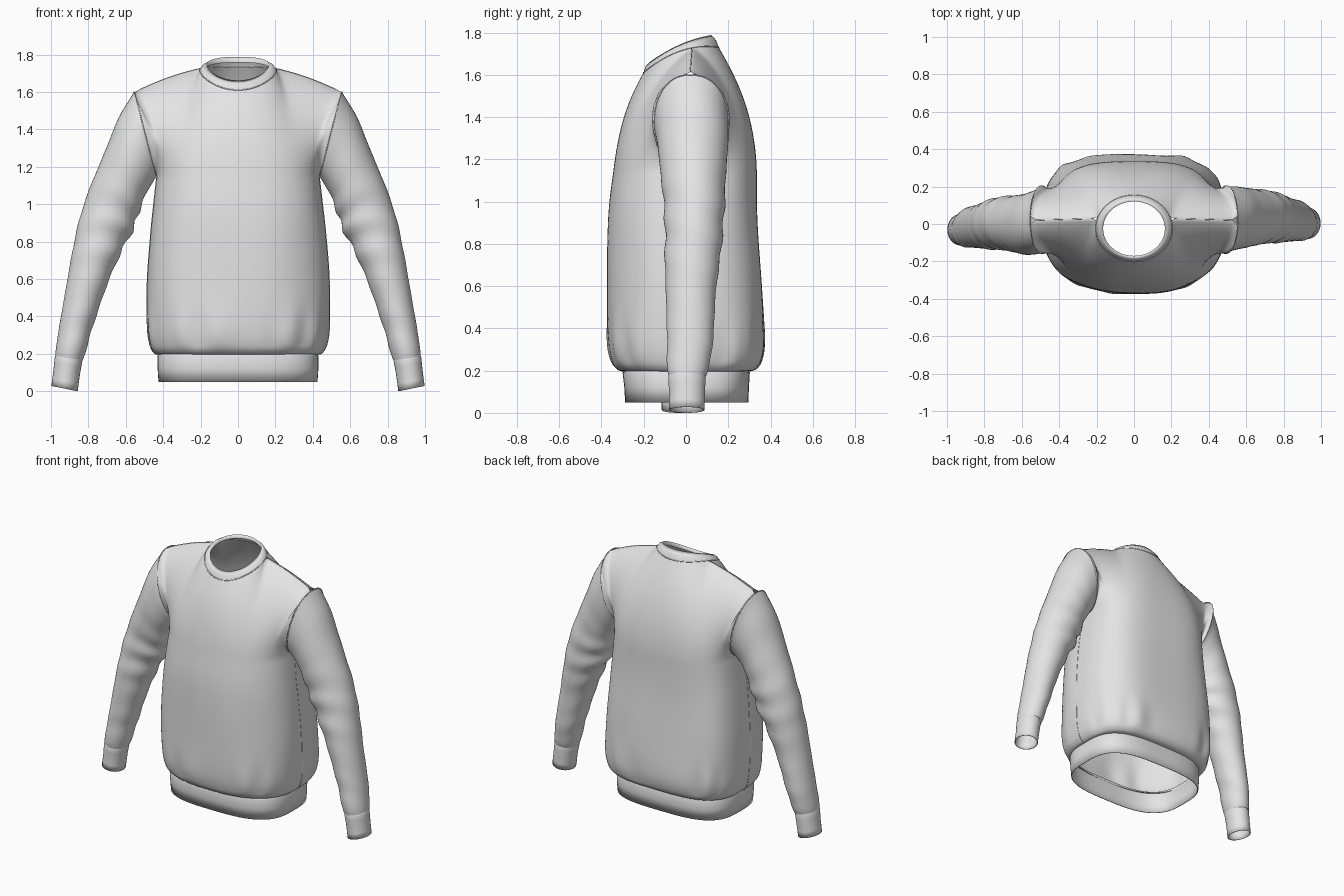
import bpy, bmesh
from math import sin, cos, pi, exp, radians, copysign
from mathutils import Vector

if "Cube" in bpy.data.objects:
    bpy.data.objects.remove(bpy.data.objects["Cube"])

fabric = bpy.data.materials.new("light_grey_fabric")
fabric.use_nodes = True
GREY = (0.78, 0.78, 0.78, 1)
fabric.diffuse_color = GREY
fabric.node_tree.nodes["Principled BSDF"].inputs["Base Color"].default_value = GREY

N = 128       # points around the torso
M = 48        # points around a sleeve


def smooth_rows(rows, steps):
    """Catmull-Rom refinement of rows of section values."""
    out = []
    for i in range(len(rows) - 1):
        p = [rows[max(0, min(len(rows) - 1, i + k))] for k in (-1, 0, 1, 2)]
        for s in range(steps):
            t = s / steps
            out.append([b + 0.5 * t * (c - a + t * (2*a - 5*b + 4*c - d + t * (3*(b - c) + d - a)))
                        for a, b, c, d in zip(*p)])
    return out + [list(rows[-1])]


def loft(name, rings, thickness=0):
    """Skin closed rings into an open tube."""
    bm = bmesh.new()
    vs = [[bm.verts.new(p) for p in r] for r in rings]
    for a, b in zip(vs, vs[1:]):
        for i in range(len(a)):
            j = (i + 1) % len(a)
            bm.faces.new((a[i], a[j], b[j], b[i]))
    bmesh.ops.remove_doubles(bm, verts=bm.verts, dist=0.0005)
    bmesh.ops.recalc_face_normals(bm, faces=bm.faces)
    me = bpy.data.meshes.new(name)
    bm.to_mesh(me)
    bm.free()
    ob = bpy.data.objects.new(name, me)
    bpy.context.collection.objects.link(ob)
    me.materials.append(fabric)
    me.shade_smooth()
    if thickness:
        mod = ob.modifiers.new("Thickness", 'SOLIDIFY')
        mod.thickness = thickness
        mod.offset = -1


def piping(name, points, closed=False, r=0.003):
    """Thin raised seam line."""
    cu = bpy.data.curves.new(name, 'CURVE')
    cu.dimensions = '3D'
    cu.bevel_depth = r
    cu.bevel_resolution = 1
    sp = cu.splines.new('POLY')
    sp.points.add(len(points) - 1)
    for q, p in zip(sp.points, points):
        q.co = (*p, 1)
    sp.use_cyclic_u = closed
    cu.materials.append(fabric)
    bpy.context.collection.objects.link(bpy.data.objects.new(name, cu))


def section(z, w, yf, yb, front=2.5, back=3.2):
    """Rounded torso section with its own squareness at front and back."""
    pts = []
    for i in range(N):
        a = 2 * pi * i / N
        c, s = cos(a), sin(a)
        e = 2 / (back if s > 0 else front)
        y = copysign(abs(s) ** e, s)
        mid, half = (yf + yb) / 2, (yb - yf) / 2
        pts.append(Vector((w * copysign(abs(c) ** e, c), mid + half * y, z)))
    return pts


def neck(a):
    """Neck seam point; a = -pi/2 is the front."""
    s = sin(a)
    return Vector((0.205 * cos(a), -0.023 + 0.178 * s, 1.715 + 0.06 * s - 0.045 * s * s))


def armhole(f, side=1):
    """Armhole seam point; f = 0 is the shoulder tip, +-pi the armpit."""
    s = sin(f)
    v = 1 - abs(f) / pi
    depth = 0.18 if s > 0 else 0.17
    return Vector((side * (0.435 + 0.12 * v * v * (3 - 2 * v)),
                   0.02 + copysign(depth * abs(s) ** 0.85, s), 1.375 + 0.225 * cos(f)))


# ---- torso: lower rings (height, half width, front, back) ----
lower = smooth_rows([
    (0.195, 0.425, -0.29, 0.29), (0.205, 0.45, -0.325, 0.33), (0.25, 0.474, -0.355, 0.36),
    (0.36, 0.488, -0.372, 0.373), (0.6, 0.487, -0.372, 0.36), (0.85, 0.468, -0.37, 0.342),
    (1.0, 0.452, -0.362, 0.336), (1.15, 0.435, -0.343, 0.335)], 6)
rings = []
for z, w, yf, yb in lower:
    ring = section(z, w, yf, yb)
    for i, p in enumerate(ring):
        a = 2 * pi * i / N
        gather = exp(-((z - 0.3) / 0.13) ** 2) * min(1, max(0, (z - 0.19) / 0.06))
        drape = exp(-((z - 0.7) / 0.25) ** 2)
        k = 0.016 * gather * (sin(11 * a + 1) + 0.6 * sin(17 * a)) + 0.01 * drape * sin(5 * a + 2)
        p.x *= 1 + k * 0.4
        p.y *= 1 + k
    rings.append(ring)

# ---- torso: yoke columns rising to the armholes, shoulder seams and neckline ----
ARM, SPLIT, CORNER, STEPS = radians(29), radians(52), 0.3, 24
edge, ctrl = [], []
for i in range(N):
    a = 2 * pi * i / N
    side = 1 if cos(a) >= 0 else -1
    face = 1 if sin(a) >= 0 else -1
    t = min(a % pi, pi - a % pi)
    if t <= ARM:
        v = t / ARM
        e = armhole(face * pi * (1 - v))
        h = (e.z - 1.15) / 0.45
        off = Vector((-0.03 * (1 - v), face * 0.12 * v, -0.11 + 0.07 * v)) * h
    elif t <= SPLIT:
        u = (t - ARM) / (SPLIT - ARM)
        e = armhole(0).lerp(neck(CORNER), u)
        e.z += 0.012 * sin(pi * u)
        off = Vector((0.04 * u, face * 0.12, -0.04 - 0.04 * u))
    else:
        u = (t - SPLIT) / (pi / 2 - SPLIT)
        e = neck(CORNER + (face * pi / 2 - CORNER) * u)
        off = Vector((0.04 * (1 - u), face * (0.08 + 0.04 * (1 - u) ** 3), -0.08 - 0.06 * u))
    e.x *= side
    off.x *= side
    edge.append(e)
    ctrl.append(e + off)
# ease the shaping where the neckline meets the shoulder, leaving the armholes fixed
for _ in range(12):
    ctrl = [c if abs(cos(2 * pi * i / N)) > cos(ARM) else
            (ctrl[i - 1] + 2 * c + ctrl[(i + 1) % N]) / 4 for i, c in enumerate(ctrl)]
base = rings[-1]
for s in range(1, STEPS + 1):
    t = s / STEPS
    ring = []
    for b, c, e in zip(base, ctrl, edge):
        rise = 0.48 * (e.z - b.z)
        lift = b + Vector((0, -0.35 * b.y * rise if b.y < 0 else -0.1 * b.y * rise, rise))
        ring.append(b * (1-t)**3 + lift * (3*t*(1-t)**2) + c * (3*t*t*(1-t)) + e * t**3)
    rings.append(ring)
loft("torso", rings)

# ---- hem band ----
loft("hem_band", [section(*row, front=3) for row in (
    (0.05, 0.425, -0.288, 0.295), (0.12, 0.43, -0.292, 0.298),
    (0.19, 0.43, -0.3, 0.302), (0.21, 0.42, -0.29, 0.29))], 0.006)


# ---- collar ----
def collar_top(a):
    s = sin(a)
    return Vector((0.165 * cos(a), -0.025 + 0.145 * s, 1.745 + 0.063 * s - 0.02 * s * s))


angles = [2 * pi * i / 64 for i in range(64)]
seam = [neck(a) for a in angles]
top = [collar_top(a) for a in angles]
mid = [(p + q) / 2 + Vector((0.005 * cos(a), 0.005 * sin(a), 0.005)) for p, q, a in zip(seam, top, angles)]
inner = [Vector((p.x * 1.03, p.y * 1.03, p.z - 0.03)) for p in top]
loft("collar", [seam, mid, top, inner])
piping("collar_seam", seam, True)

# ---- sleeves: outer x, outer z, inner x, inner z, front, back ----
SLEEVE = [
    (0.555, 1.60, 0.435, 1.15, -0.15, 0.20),
    (0.637, 1.465, 0.465, 1.10, -0.135, 0.20), (0.70, 1.31, 0.50, 1.04, -0.125, 0.192),
    (0.775, 1.13, 0.53, 0.95, -0.11, 0.185), (0.84, 0.95, 0.57, 0.85, -0.10, 0.178),
    (0.885, 0.75, 0.65, 0.69, -0.10, 0.16), (0.915, 0.58, 0.71, 0.54, -0.095, 0.14),
    (0.95, 0.38, 0.775, 0.35, -0.09, 0.13), (0.972, 0.24, 0.815, 0.21, -0.09, 0.11),
    (0.977, 0.185, 0.83, 0.165, -0.083, 0.095)]
CUFF = [(0.972, 0.195, 0.835, 0.175, -0.075, 0.085), (0.98, 0.18, 0.832, 0.163, -0.084, 0.092),
        (0.987, 0.11, 0.845, 0.09, -0.08, 0.09), (0.998, 0.028, 0.857, 0.0, -0.08, 0.088)]
turns = [2 * pi * i / M for i in range(M)]


def sleeve_rings(rows, side, folds):
    out = []
    shift = -0.035 if side < 0 else 0
    for ox, oz, ix, iz, yf, yb in rows:
        zc = (oz + iz) / 2
        crease = folds * (exp(-((zc - 0.88) / 0.2) ** 2) + 0.4 * exp(-((zc - 0.35) / 0.15) ** 2))
        ring = []
        for f in turns:
            k = 1 + crease * sin(38 * zc + 2.2 * sin(f + 0.6)) * (0.6 - 0.4 * cos(f))
            c, s = cos(f) * k, sin(f) * k
            ring.append(Vector((side * ((ox + ix) / 2 + c * (ox - ix) / 2),
                                (yf + yb) / 2 + shift + s * (yb - yf) / 2,
                                zc + c * (oz - iz) / 2)))
        out.append(ring)
    return out


for side, label in ((1, "left"), (-1, "right")):
    # fit the sleeve head to the armhole seam, fading down the arm
    hole = [armhole(f if f <= pi else f - 2 * pi, side) for f in turns]
    sleeve = sleeve_rings(smooth_rows(SLEEVE, 6), side, 0.07)
    gap = [h - p for h, p in zip(hole, sleeve[0])]
    for n in range(10):
        sleeve[n] = [p + g * (1 - n / 10) ** 2 for p, g in zip(sleeve[n], gap)]
    loft(label + "_sleeve", sleeve)
    loft(label + "_cuff", sleeve_rings(smooth_rows(CUFF, 2), side, 0), 0.005)

    # seam lines
    piping(label + "_armhole_seam", hole, True)
    shoulder = [e for i, e in enumerate(edge[:N // 2])
                if e.x * side > 0 and ARM < min(2 * pi * i / N, pi - 2 * pi * i / N) <= SPLIT]
    piping(label + "_shoulder_seam", shoulder, r=0.002)
    column = 0 if side > 0 else N // 2
    piping(label + "_side_seam", [r[column] for r in rings[2:len(lower)]], r=0.002)
